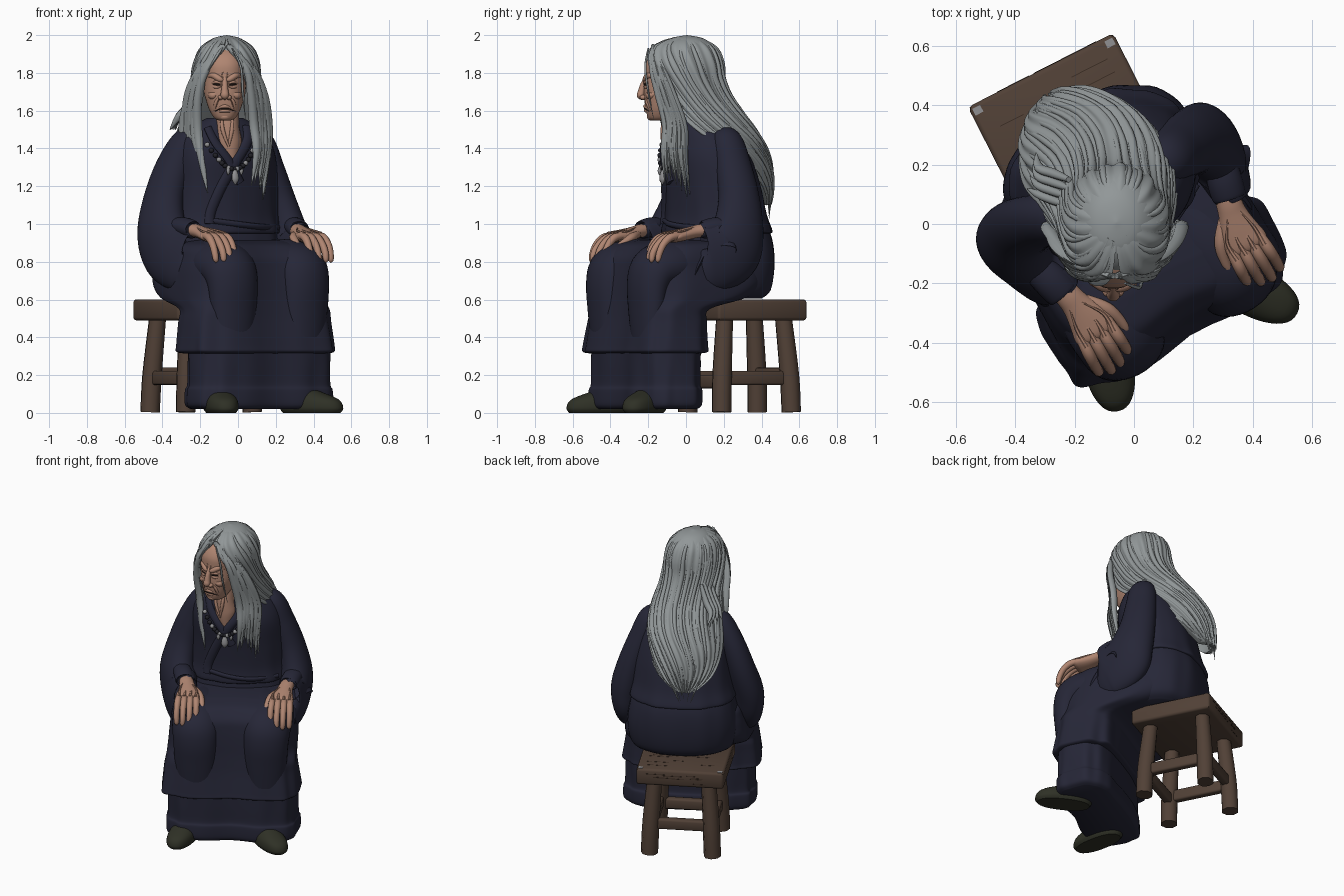
import bpy, bmesh, math, random
from mathutils import Vector
random.seed(4)
TURN = math.radians(30)      # the body sits turned, the head faces the front


def mat(name, r, g, b):
    m = bpy.data.materials.new(name)
    m.diffuse_color = (r, g, b, 1)
    return m


CLOTH = mat("navy_cloth", .019, .0195, .038)
SKIN = mat("skin", .43, .235, .165)
CREASE = mat("dark_skin", .24, .115, .08)
HAIR = mat("grey_hair", .285, .31, .315)
WOOD = mat("brown_wood", .082, .052, .037)
GRAIN = mat("dark_wood", .045, .027, .018)
SHOE = mat("olive_shoe", .028, .030, .019)
BEAD = mat("black_bead", .015, .015, .02)
STONE = mat("grey_stone", .28, .28, .29)
EYE = mat("eye_dark", .02, .012, .01)


def spline(rows, m=6):
    """Catmull-Rom through rows of any length."""
    P = [rows[0]] + list(rows) + [rows[-1]]
    out = []
    for i in range(1, len(P) - 2):
        for j in range(m):
            t = j / m
            out.append([.5 * (2*b + (c-a)*t + (2*a-5*b+4*c-d)*t*t + (3*b-a-3*c+d)*t**3)
                        for a, b, c, d in zip(*P[i-1:i+3])])
    return out + [list(rows[-1])]


def at(rows, z, k=2):
    """Row linearly interpolated at height z."""
    rows = sorted(rows, key=lambda r: r[k])
    for a, b in zip(rows, rows[1:]):
        if z <= b[k]:
            t = max(0, (z - a[k]) / (b[k] - a[k]))
            return [p + (q - p) * t for p, q in zip(a, b)]
    return rows[-1]


def finish(name, bm, m, rot=0, loc=(0, 0, 0)):
    bmesh.ops.recalc_face_normals(bm, faces=bm.faces)
    me = bpy.data.meshes.new(name)
    bm.to_mesh(me)
    bm.free()
    me.materials.append(m)
    me.shade_smooth()
    me.set_sharp_from_angle(angle=.8)
    ob = bpy.data.objects.new(name, me)
    ob.rotation_euler.z = rot
    ob.location = loc
    bpy.context.collection.objects.link(ob)
    return ob


def skin(name, rings, m, rot=0, loc=(0, 0, 0)):
    """Closed mesh through a list of equal point rings."""
    bm = bmesh.new()
    V = [[bm.verts.new(p) for p in r] for r in rings]
    n = len(V[0])
    for a, b in zip(V, V[1:]):
        for i in range(n):
            bm.faces.new((a[i], a[(i+1) % n], b[(i+1) % n], b[i]))
    bm.faces.new(V[0])
    bm.faces.new(V[-1])
    return finish(name, bm, m, rot, loc)


def loft(name, rows, m, rot=0, loc=(0, 0, 0), p=2.0, k=9, n=72, warp=None):
    """Stack of super-ellipses: rows are x, y, z, rx, ry, fold depth."""
    rings = []
    for x, y, z, rx, ry, f in spline(rows, 5):
        ring = []
        for i in range(n):
            t = math.tau * i / n
            c, s = math.cos(t), math.sin(t)
            w = 1 + f * (math.sin(k*t + 4*z) + .6 * math.sin((2*k-3)*t - 3*z))
            v = [x + w*rx*math.copysign(abs(c)**(2/p), c), y + w*ry*math.copysign(abs(s)**(2/p), s), z]
            ring.append(warp(v, y) if warp else v)
        rings.append(ring)
    return skin(name, rings, m, rot, loc)


def tube(name, rows, m, rot=0, n=10, steps=5, ref=(1, 0, 0)):
    """Tapered tube: rows are x, y, z, radius along ref, radius across."""
    R = spline(rows, steps)
    P = [Vector(r[:3]) for r in R]
    side, rings = Vector(ref), []
    for i, r in enumerate(R):
        t = (P[min(i+1, len(P)-1)] - P[max(i-1, 0)]).normalized()
        side = (side - t * side.dot(t)).normalized()
        up = t.cross(side)
        a, b = max(r[3], .001), max(r[4], .001)
        rings.append([P[i] + side*a*math.cos(math.tau*j/n) + up*b*math.sin(math.tau*j/n) for j in range(n)])
    return skin(name, rings, m, rot)


def ball(name, c, r, m, rot=0, n=16):
    rows = [(c[0], c[1], c[2] + r[2]*math.sin(q), r[0]*math.cos(q)+.0005, r[1]*math.cos(q)+.0005, 0)
            for q in [math.pi*(i/6-.5) for i in range(7)]]
    return loft(name, rows, m, rot, n=n)


# ---- stool, nearly square
SC, SR = Vector((-.195, .283, 0)), math.radians(27)


def box(name, c, size, m, bev=0):
    bm = bmesh.new()
    bmesh.ops.create_cube(bm, size=1)
    for v in bm.verts:
        v.co = Vector([v.co[i]*size[i] + c[i] for i in range(3)])
    if bev:
        bmesh.ops.bevel(bm, geom=bm.edges[:], offset=bev, segments=2, affect='EDGES', profile=.5)
    return finish(name, bm, m, SR, SC)


box("stool_seat", (0, 0, .545), (.55, .53, .11), WOOD, .016)
for i in range(10):
    box("seat_grain", (random.uniform(-.18, .18), random.uniform(.02, .24), .5995), (random.uniform(.06, .16), .003, .003), GRAIN)
    box("edge_grain", (random.uniform(-.18, .18), .265, random.uniform(.51, .58)), (random.uniform(.05, .13), .003, .004), GRAIN)
for s in (-1, 1):
    box("worn_corner", (s*.25, .24, .599), (.03, .025, .004), STONE)
    for f in (-1, 1):
        leg = tube("stool_leg", [(s*.17, f*.175, .5, .047, .047), (s*.19, f*.2, .2, .054, .054),
                                 (s*.198, f*.207, .004, .054, .054)], WOOD, SR, n=8)
        leg.location = SC
    box("side_rail", (s*.185, 0, .185), (.05, .4, .075), WOOD, .012)
    box("long_rail", (0, s*.195, .185 + .02*s), (.38, .05, .07), WOOD, .012)

# ---- shoes
for x, y, r in ((-.09, -.455, .2), (.39, -.22, 1.1)):
    loft("shoe", [(0, 0, 0, .07, .165, 0), (0, 0, .025, .085, .18, 0), (0, .01, .07, .08, .165, 0),
                  (0, .05, .11, .055, .105, 0), (0, .07, .13, .03, .06, 0)], SHOE, r, (x, y, 0), p=2.3, n=40)


# ---- robe: underskirt, skirt, hips
def valley(v, cy):
    """Cloth sags between the knees."""
    if v[1] < cy:
        v[1] += .03 * math.exp(-(v[0]/.13)**2)
    return v


loft("underskirt", [(-.01, -.24, .02, .38, .17, .012), (-.01, -.24, .045, .41, .19, .014), (-.01, -.24, .12, .41, .19, .016),
                    (-.01, -.24, .15, .40, .18, .016), (-.01, -.24, .25, .40, .18, .014), (-.01, -.24, .4, .40, .18, 0)],
     CLOTH, TURN, p=3.2, k=8, n=120, warp=valley)
loft("skirt", [(-.025, -.235, .315, .40, .18, .012), (-.025, -.235, .325, .43, .21, .018), (-.025, -.235, .36, .43, .207, .018),
               (-.025, -.225, .48, .415, .198, .014), (-.02, -.21, .55, .405, .205, .01), (-.02, -.085, .61, .40, .325, .007),
               (-.02, -.03, .68, .395, .375, .005), (-.02, -.02, .76, .385, .377, .005), (-.015, -.015, .82, .375, .37, .005),
               (-.015, -.005, .865, .36, .345, .004), (-.01, 0, .895, .33, .305, 0), (0, .02, .915, .26, .23, 0)],
     CLOTH, TURN, p=3.6, k=7, n=120, warp=valley)
for s in (-1, 1):       # knees under the cloth
    tube("thigh", [(s*.17-.015, .15, .77, .12, .12), (s*.2-.015, -.1, .785, .155, .135), (s*.215-.015, -.22, .785, .16, .13),
                   (s*.22-.015, -.31, .755, .15, .125), (s*.22-.015, -.35, .68, .14, .10), (s*.22-.015, -.36, .55, .13, .08),
                   (s*.22-.015, -.365, .4, .11, .06)], CLOTH, TURN, n=32)
loft("hips", [(0, .2, .605, .28, .19, 0), (0, .2, .65, .33, .24, .006), (0, .2, .78, .35, .26, .008),
              (0, .2, .92, .33, .25, .008), (0, .19, 1.05, .29, .21, 0)], CLOTH, TURN, p=2.3)

# ---- jacket
TORSO = [(0, .19, .95, .325, .255, .012), (0, .19, .965, .335, .265, .012), (0, .18, 1.05, .315, .245, .008),
         (0, .16, 1.2, .30, .23, .005), (-.01, .13, 1.35, .285, .21, 0), (-.02, .115, 1.45, .25, .175, 0),
         (-.03, .085, 1.52, .175, .13, 0), (-.05, .05, 1.56, .1, .08, 0)]
loft("jacket", TORSO, CLOTH, TURN, p=2.2)


def front(rows, x, z):
    c = at(rows, z)
    return c[1] - c[4] * math.sqrt(max(.05, 1 - ((x - c[0]) / c[3])**2))


def lapel(name, pts, w):
    tube(name, [(a, front(TORSO, a, z) - .006, z, w, .016) for a, z in pts], CLOTH, TURN)


lapel("lapel_over", [(.03, 1.52), (.02, 1.44), (-.06, 1.33), (-.13, 1.2), (-.18, 1.07), (-.19, 1.0)], .028)
lapel("lapel_under", [(-.18, 1.51), (-.16, 1.43), (-.1, 1.34), (-.03, 1.22)], .026)
lapel("jacket_wrap", [(-.2, 1.02), (-.05, 1.0), (.1, .985), (.25, .98)], .012)

# ---- sleeves and hands
for s in (-1, 1):
    d = .035 if s > 0 else 0     # the left arm is held closer
    tube("sleeve", [(s*.15-d/2, .13, 1.475, .04, .05), (s*.22-d/2, .15-d/2, 1.435, .075, .085), (s*.295-d, .175-d, 1.3, .083, .10),
                    (s*.355-d, .175-d, 1.13, .09, .115), (s*.39-d, .13-d/2, .97, .10, .145), (s*.37-d/2, .06, .865, .098, .185),
                    (s*.34, -.045, .825, .078, .188), (s*.335, -.057, .823, .055, .16)], CLOTH, TURN, n=36, steps=7)
    tube("cuff_roll", [(s*.365, .06, 1.0, .05, .035), (s*.34, -.02, .985, .06, .05), (s*.325, -.08, .97, .058, .048),
                       (s*.323, -.09, .969, .045, .035)], CLOTH, TURN, n=20)
    tube("hand", [(s*.335, .01, .975, .04, .035), (s*.315, -.09, .965, .044, .035), (s*.305, -.14, .955, .05, .033),
                  (s*.295, -.21, .938, .07, .032), (s*.295, -.255, .928, .074, .028), (s*.295, -.275, .918, .055, .015)], SKIN, TURN, n=20)
    for i in range(4):
        o = (i - 1.5)
        a, e = .293 + o*.035, -.016 * abs(o - .2)
        tube("finger", [(s*a, -.23, .938, .018, .018), (s*(a+o*.003), -.295, .93, .021, .021), (s*(a+o*.005), -.35-e/2, .895, .019, .019),
                        (s*(a+o*.005), -.385-e, .85, .018, .018), (s*(a+o*.004), -.395-e, .81, .015, .014),
                        (s*(a+o*.004), -.393-e, .795, .002, .002)], SKIN, TURN)
        tube("hand_tendon", [(s*(.308+o*.015), -.14, .982, .003, .003), (s*a, -.21, .964, .006, .006), (s*a, -.28, .953, .009, .006)], SKIN, TURN, n=6)
    tube("thumb", [(s*.27, -.14, .945, .02, .02), (s*.225, -.2, .93, .024, .022), (s*.205, -.255, .905, .019, .018),
                   (s*.2, -.295, .885, .014, .013), (s*.2, -.305, .88, .002, .002)], SKIN, TURN)

# ---- neck and necklace
tube("neck", [(-.06, -.02, 1.68, .07, .08), (-.055, -.06, 1.53, .06, .065), (-.05, -.055, 1.43, .07, .07),
              (-.035, -.05, 1.34, .04, .06)], SKIN, n=24)
for x in (-.085, -.03):
    tube("neck_cord", [(x, -.11, 1.57, .006, .006), (x*.9-.005, -.125, 1.5, .011, .011), (-.05, -.125, 1.41, .005, .005)], SKIN)
for i in range(17):
    u = i / 8 - 1
    a, z = -.075 + .13*u, 1.29 + .13*u*u
    ball("bead", (a, front(TORSO, a, z) - .02, z), (.013,)*3, BEAD if i % 3 else STONE, TURN)
a = -.075
y = front(TORSO, a, 1.27) - .028
tube("pendant", [(a, y, 1.285, .008, .008), (a, y-.004, 1.265, .018, .012), (a, y-.006, 1.235, .02, .013), (a, y-.004, 1.21, .004, .004)], STONE, TURN)
for o in (-.04, .04):
    tube("side_charm", [(a+o, y, 1.3, .006, .006), (a+o, y, 1.28, .011, .009), (a+o, y, 1.26, .003, .003)], STONE, TURN)

# ---- head and face
HX = -.07
HEAD = [(HX, -.145, 1.548, .03, .035, 0), (HX, -.135, 1.56, .055, .065, 0), (HX, -.12, 1.6, .08, .092, 0),
        (HX, -.1, 1.65, .098, .12, 0), (HX, -.085, 1.7, .11, .138, 0), (HX, -.07, 1.78, .112, .148, 0),
        (HX, -.06, 1.85, .112, .152, 0), (HX, -.045, 1.91, .09, .125, 0), (HX, -.03, 1.95, .04, .06, 0)]
loft("head", HEAD, SKIN, p=2.3)


def line(name, pts, m, out=0, sides=(-1, 1)):
    """Raised face line, mirrored: points are offset, height, radius."""
    for s in sides:
        tube(name, [(HX + s*d, front(HEAD, HX + d, z) - out, z, r, r) for d, z, r in pts], m, n=8)


line("brow_ridge", [(.004, 1.762, .004), (.025, 1.766, .016), (.06, 1.786, .017), (.095, 1.778, .004)], SKIN)
line("frown", [(.01, 1.765, .002), (.013, 1.785, .005), (.009, 1.81, .002)], SKIN)
line("eye", [(.022, 1.735, .002), (.045, 1.741, .007), (.07, 1.737, .002)], EYE, .003)
line("upper_lid", [(.018, 1.742, .003), (.045, 1.752, .009), (.08, 1.738, .003)], SKIN, .004)
line("lower_lid", [(.018, 1.73, .003), (.045, 1.724, .009), (.078, 1.732, .003)], SKIN, .002)
line("eye_bag", [(.022, 1.718, .002), (.048, 1.702, .006), (.08, 1.715, .002)], CREASE, -.003)
line("cheek", [(.035, 1.695, .006), (.062, 1.68, .022), (.085, 1.69, .01)], SKIN, -.006)
line("cheek_fold", [(.026, 1.68, .003), (.045, 1.645, .01), (.053, 1.605, .007), (.047, 1.58, .002)], SKIN)
line("cheek_crease", [(.024, 1.672, .002), (.039, 1.64, .003), (.046, 1.605, .002)], CREASE, .003)
line("mouth", [(-.05, 1.598, .002), (-.025, 1.609, .003), (0, 1.611, .004), (.025, 1.609, .003), (.05, 1.598, .002)], EYE, .006, (1,))
line("upper_lip", [(-.045, 1.606, .003), (0, 1.623, .011), (.045, 1.606, .003)], SKIN, 0, (1,))
line("lower_lip", [(-.04, 1.594, .003), (0, 1.6, .01), (.04, 1.594, .003)], SKIN, 0, (1,))
ball("chin", (HX, -.18, 1.567), (.032, .026, .02), SKIN)
tube("nose", [(HX, -.2, 1.785, .012, .012), (HX, -.225, 1.74, .015, .016), (HX, -.235, 1.7, .02, .02),
              (HX, -.24, 1.678, .022, .02), (HX, -.23, 1.66, .006, .006)], SKIN, n=14)
for s in (-1, 1):
    ball("nostril", (HX + s*.022, -.226, 1.67), (.014, .018, .013), SKIN)

# ---- hair: x, y, z, rx, ry, half gap at the face, turn
SHELL = [(-.06, 0, 1.99, .03, .04, .02, 0), (-.06, -.005, 1.975, .085, .105, .05, 0), (-.06, -.01, 1.93, .14, .175, .15, 0),
         (-.06, -.01, 1.85, .172, .208, .42, 0), (-.065, .0, 1.75, .182, .208, .75, 0), (-.07, .035, 1.65, .19, .222, .98, 0),
         (-.08, .085, 1.55, .215, .25, 1.15, .05), (-.10, .14, 1.45, .235, .265, 1.3, .2), (-.135, .185, 1.35, .235, .265, 1.5, .38),
         (-.155, .21, 1.25, .22, .26, 1.75, .5), (-.165, .22, 1.16, .19, .25, 2.1, .52), (-.17, .225, 1.1, .12, .245, 2.4, .52)]


def lock(row, u, d=0):
    x, y, z, rx, ry, g, q = row
    t = g + u * (math.tau - 2*g)
    px, py = max(rx+d, rx*.4)*math.sin(t), -max(ry+d, ry*.4)*math.cos(t)
    return (x + px*math.cos(q) - py*math.sin(q), y + px*math.sin(q) + py*math.cos(q), z)


N = 180
rings = []
for row in spline(SHELL, 4):
    w = min(1, row[3] / .15)
    rings.append([lock(row, i/N, w*(.005*math.sin(i*.6) + .004*math.sin(i*.27 + 5*row[2]))) for i in range(N+1)]
                 + [lock(row, i/N, -.03) for i in range(N, -1, -1)])
skin("hair_shell", rings, HAIR)
ball("hair_crown", (-.06, .005, 1.865), (.15, .175, .135), HAIR, n=40)
for i in range(36):      # raised clumps running down the shell
    u = (i + random.random()) / 36
    end = random.uniform(1.02, 1.16) if .25 < u < .75 else random.uniform(1.3, 1.48)
    r, j = random.uniform(.014, .024), random.uniform(-.03, .03)
    rows = []
    for k in range(10):
        f = k / 9
        z = 1.985 + (end - 1.985) * f**1.3
        p = lock(at(SHELL, z), min(1, max(0, u + j*math.sin(3*f))), -.006)
        e = r * min(1, .35 + 2*f) * (1-f)**.35
        rows.append((p[0], p[1], z, e*.8, e*.8))
    tube("hair_clump", rows, HAIR, n=8, steps=3)
for s, path in ((-1, ((-.075, -.175, 1.945), (-.17, -.18, 1.82), (-.205, -.15, 1.68), (-.215, -.11, 1.5), (-.19, -.12, 1.33), (-.165, -.13, 1.16))),
                (1, ((-.055, -.175, 1.945), (.04, -.18, 1.82), (.075, -.15, 1.68), (.085, -.11, 1.5), (.09, -.12, 1.33), (.075, -.11, 1.12)))):
    for i in range(10):      # long locks falling over the chest
        o = i / 9
        drop = random.uniform(0, .14)
        rows = []
        for k, (x, y, z) in enumerate(path):
            f = k / 5
            rows.append((x + s*o*.07*min(1, 2*f) + random.uniform(-.008, .008), y + o*.13*f**.5, z + drop*f**2,
                         (.012, .018, .022, .025, .019, .001)[k], (.01, .015, .018, .019, .014, .001)[k]))
        tube("front_lock", rows, HAIR, n=8)
tube("loose_wisp", [(-.03, -.2, 1.93, .004, .004), (.015, -.215, 1.83, .006, .006), (.025, -.2, 1.7, .006, .005), (.04, -.17, 1.55, .001, .001)], HAIR)
for k in range(4):      # stray locks over the shoulder
    tube("shoulder_lock", [(-.22, .06+.03*k, 1.72, .01, .01), (-.27, .08+.03*k, 1.62, .02, .016),
                           (-.32, .1+.03*k, 1.56, .018, .014), (-.36+.01*k, .12+.04*k, 1.5, .002, .002)], HAIR)
